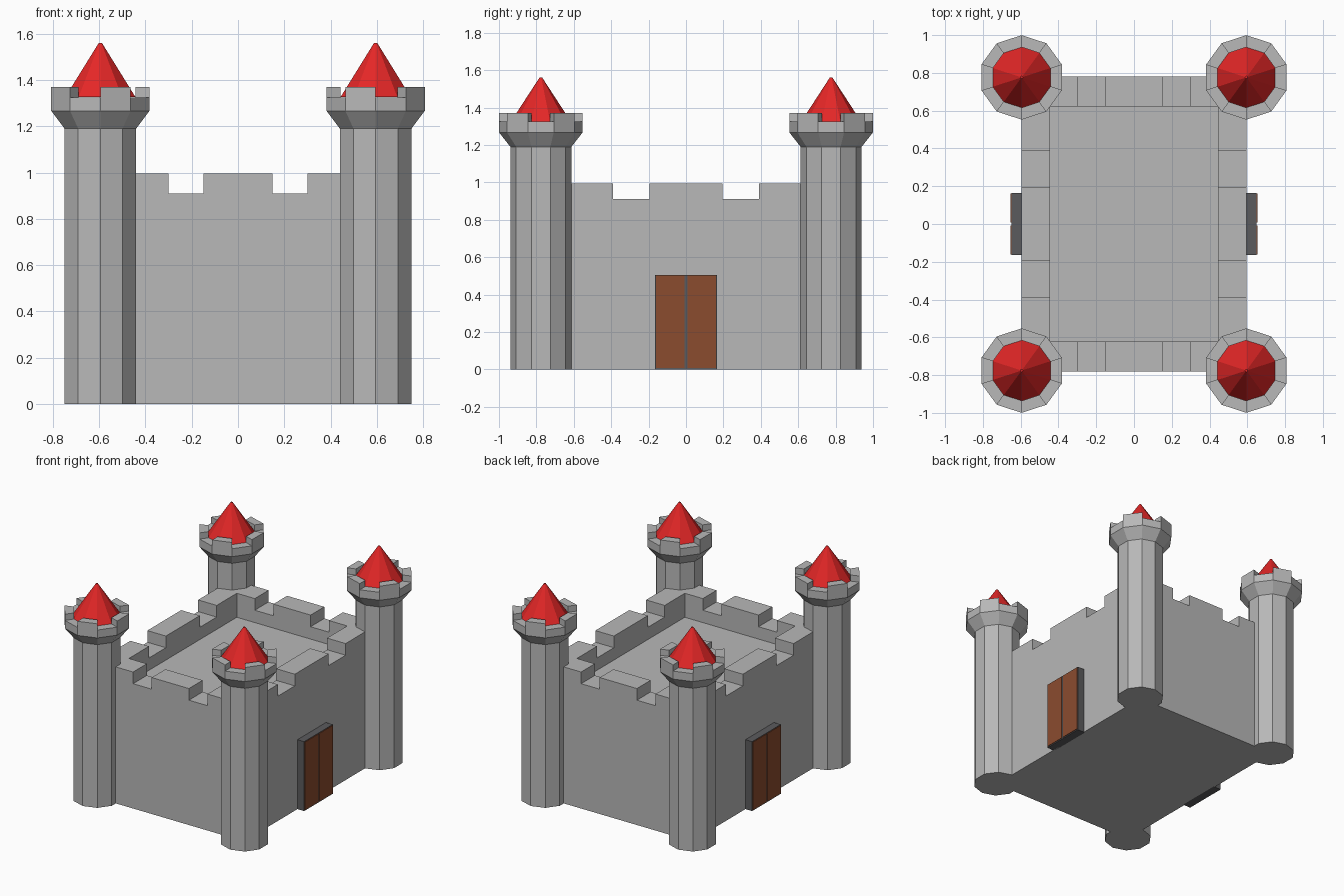
import bpy, bmesh
from math import cos, sin, radians

if "Cube" in bpy.data.objects:
    bpy.data.objects.remove(bpy.data.objects["Cube"], do_unlink=True)


def material(name, rgb):
    m = bpy.data.materials.new(name)
    m.use_nodes = True
    m.diffuse_color = (*rgb, 1)
    m.node_tree.nodes["Principled BSDF"].inputs["Base Color"].default_value = (*rgb, 1)
    return m


STONE = material("grey stone", (0.48, 0.48, 0.48))
RED = material("red roof", (0.78, 0.02, 0.02))
BROWN = material("brown wood", (0.26, 0.072, 0.028))
DARK = material("dark frame", (0.105, 0.105, 0.11))


def finish(name, bm, mat, loc=(0, 0, 0)):
    bmesh.ops.recalc_face_normals(bm, faces=bm.faces[:])
    mesh = bpy.data.meshes.new(name)
    bm.to_mesh(mesh)
    bm.free()
    mesh.materials.append(mat)
    ob = bpy.data.objects.new(name, mesh)
    ob.location = loc
    bpy.context.collection.objects.link(ob)
    return ob


def box(name, lo, hi, mat):
    bm = bmesh.new()
    bmesh.ops.create_cube(bm, size=1)
    for v in bm.verts:
        v.co = [h if c > 0 else l for c, l, h in zip(v.co, lo, hi)]
    return finish(name, bm, mat)


# Keep: filled cells of a coarse grid, skinned and merged into flat faces
HX, HY = 0.595, 0.78            # outer wall planes
IX, IY = 0.445, 0.622           # inner wall planes
xs = [-HX, -IX, -0.3, -0.15, 0.15, 0.3, IX, HX]
ys = [-HY, -IY, -0.39, -0.195, 0.195, 0.39, IY, HY]
zs = [0, 0.82, 0.91, 0.995]     # ground, roof floor, crenel, merlon top
axes = (xs, ys, zs)


def filled(c):
    if any(i < 0 or i >= len(a) - 1 for i, a in zip(c, axes)):
        return False
    i, j, k = c
    end, side = j in (0, 6), i in (0, 6)
    if k == 0:
        return True
    if k == 1:
        return end or side
    return (end and i not in (2, 4)) or (side and j not in (2, 4))


def build_keep():
    bm = bmesh.new()
    cells = [(i, j, k) for i in range(7) for j in range(7) for k in range(3)]
    for c in filter(filled, cells):
        for ax in range(3):
            for step in (0, 1):
                n = list(c)
                n[ax] += 2 * step - 1
                if filled(n):
                    continue
                quad = []
                for a, b in ((0, 0), (1, 0), (1, 1), (0, 1)):
                    p = list(c)
                    p[ax] += step
                    p[(ax + 1) % 3] += a
                    p[(ax + 2) % 3] += b
                    quad.append(bm.verts.new([g[q] for g, q in zip(axes, p)]))
                bm.faces.new(quad)
    bmesh.ops.remove_doubles(bm, verts=bm.verts[:], dist=0.0001)
    bmesh.ops.dissolve_limit(bm, angle_limit=radians(1), verts=bm.verts[:], edges=bm.edges[:])
    finish("castle_keep", bm, STONE)


build_keep()

# Corner towers: ten-sided lathe, every other rim face raised into a merlon
SIDES = 10
PROFILE = [(0.163, 0), (0.163, 1.19), (0.2235, 1.267), (0.2235, 1.325), (0.16, 1.325)]


def lathe(bm, profile):
    rings = []
    for r, z in profile:
        angles = [radians(36 * k - 18) for k in range(SIDES)]
        rings.append([bm.verts.new((r * cos(a), r * sin(a), z)) for a in angles])
    bands = []
    for low, high in zip(rings, rings[1:]):
        bands.append([bm.faces.new((low[k], low[(k + 1) % SIDES], high[(k + 1) % SIDES], high[k]))
                      for k in range(SIDES)])
    return rings, bands


def tower(label, x, y):
    bm = bmesh.new()
    rings, bands = lathe(bm, PROFILE)
    bm.faces.new(rings[0][::-1])
    bm.faces.new(rings[-1])
    first = 0 if x < 0 else 1   # merlon pattern mirrors across the model
    raised = bmesh.ops.extrude_discrete_faces(bm, faces=bands[-1][first::2])["faces"]
    for v in {v for f in raised for v in f.verts}:
        v.co.z = 1.37
    finish("tower_" + label, bm, STONE, (x, y, 0))

    bm = bmesh.new()
    rings, _ = lathe(bm, [(0.16, 1.325), (0.007, 1.56)])
    bm.faces.new(rings[0][::-1])
    bm.faces.new(rings[1])
    finish("roof_" + label, bm, RED, (x, y, 0.0005))


for sx, side in ((-1, "right"), (1, "left")):
    for sy, end in ((-1, "front"), (1, "back")):
        tower(end + "_" + side, sx * 0.595, sy * 0.776)

    # Side gate: dark slab with two thin wooden leaves
    x0, x1, x2 = sx * (HX - 0.01), sx * 0.649, sx * 0.653
    box("gate_frame_" + side, (min(x0, x1), -0.165, 0), (max(x0, x1), 0.165, 0.506), DARK)
    for sy, end in ((-1, "front"), (1, "back")):
        a, b = sorted((sy * 0.007, sy * 0.161))
        box("gate_leaf_" + end + "_" + side, (min(x1, x2), a, 0.008), (max(x1, x2), b, 0.502), BROWN)
